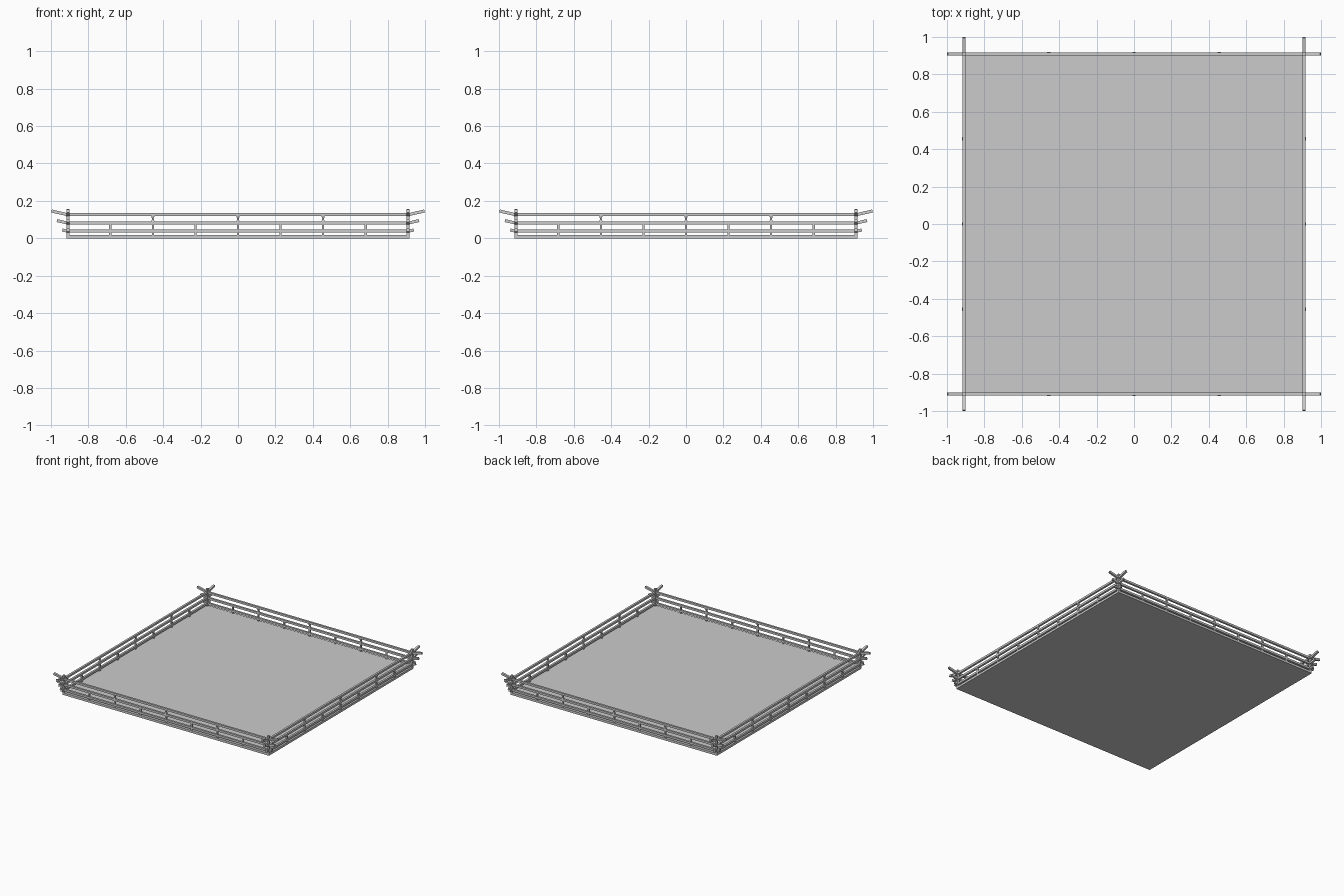
import bpy, bmesh, math
from mathutils import Matrix

if "Cube" in bpy.data.objects:
    bpy.data.objects.remove(bpy.data.objects["Cube"])

E = 0.91    # distance from centre to fence line
T = 0.016   # timber thickness


def loft(name, rings, turn=0.0):
    """Join rings of four points into a closed bar, turned about z."""
    bm = bmesh.new()
    vs = [[bm.verts.new(p) for p in r] for r in rings]
    for a, b in zip(vs, vs[1:]):
        for i in range(4):
            j = (i + 1) % 4
            bm.faces.new((a[i], a[j], b[j], b[i]))
    bm.faces.new(vs[0][::-1])
    bm.faces.new(vs[-1])
    bmesh.ops.recalc_face_normals(bm, faces=bm.faces)
    bm.transform(Matrix.Rotation(turn, 4, 'Z'))
    me = bpy.data.meshes.new(name)
    bm.to_mesh(me)
    bm.free()
    ob = bpy.data.objects.new(name, me)
    bpy.context.collection.objects.link(ob)
    return ob


def square(x, y, z, h):
    return [(x - h, y - h, z), (x + h, y - h, z), (x + h, y + h, z), (x - h, y + h, z)]


def upright(name, x, y, levels, turn=0.0):
    """Square post through (height, half width) levels."""
    loft(name, [square(x, y, z, h) for z, h in levels], turn)


def rail(name, z, tip, rise, turn):
    """Straight rail with ends that bend upward past the corners."""
    h = T / 2
    dx = h * rise / (tip - E)
    path = [(-tip, z + rise, dx), (-E, z, 0), (E, z, 0), (tip, z + rise, -dx)]
    loft(name, [[(x - d, -E - h, c - h), (x - d, -E + h, c - h),
                 (x + d, -E + h, c + h), (x + d, -E - h, c + h)]
                for x, c, d in path], turn)


# Floor slab
upright("floor", 0, 0, [(0, E + T / 2), (0.018, E + T / 2)])

for side in range(4):
    a = side * math.pi / 2
    # Three rails, each reaching further out than the one below
    rail("lower_rail", 0.038, 0.94, 0.006, a)
    rail("middle_rail", 0.081, 0.968, 0.014, a)
    rail("top_rail", 0.126, 0.997, 0.020, a)
    # Corner post
    upright("corner_post", -E, -E, [(0, T / 2), (0.157, T / 2)], a)
    # Short posts, with waisted struts above every second one
    for k in range(-3, 4):
        x = E * k / 4
        upright("short_post", x, -E, [(0.01, 0.006), (0.08, 0.006)], a)
        if k % 2 == 0:
            upright("waisted_strut", x, -E,
                    [(0.086, 0.009), (0.095, 0.007), (0.104, 0.004),
                     (0.112, 0.007), (0.12, 0.009)], a)
